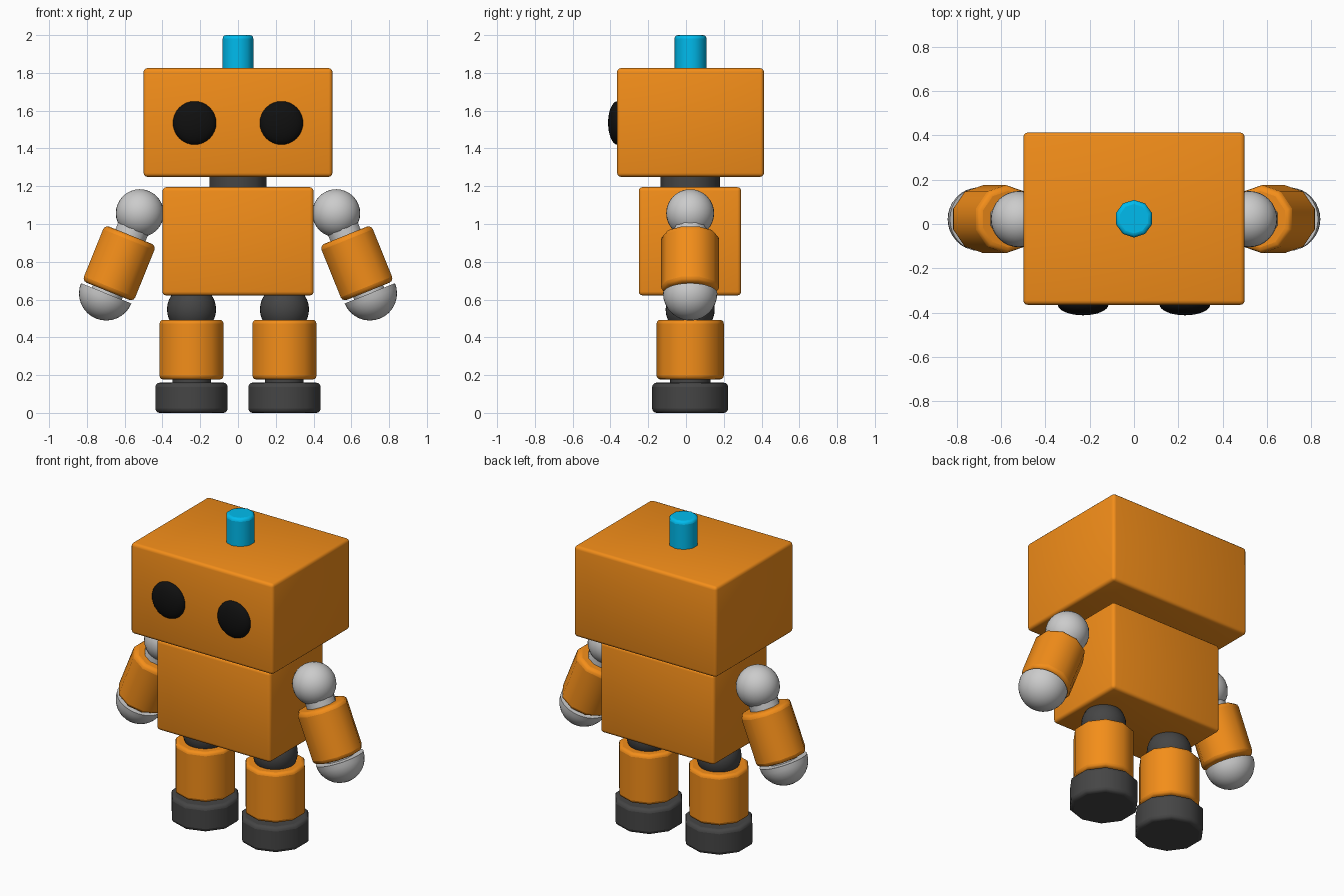
import bpy, bmesh
from math import radians, sin, cos

if "Cube" in bpy.data.objects:
    bpy.data.objects.remove(bpy.data.objects["Cube"])

YC = 0.022            # depth centre of limbs
TILT = radians(22)    # outward arm angle


def material(name, rgb):
    m = bpy.data.materials.new(name)
    m.diffuse_color = (*rgb, 1)
    m.use_nodes = True
    m.node_tree.nodes["Principled BSDF"].inputs["Base Color"].default_value = m.diffuse_color
    return m


ORANGE = material("orange", (0.9, 0.27, 0.01))
BLUE = material("blue", (0.0, 0.5, 0.85))
BLACK = material("black", (0.005, 0.005, 0.005))
DARK = material("dark_grey", (0.06, 0.06, 0.06))


def finish(ob, name, mat, bevel=0.0):
    ob.name = name
    if mat:
        ob.data.materials.append(mat)
    if bevel:
        b = ob.modifiers.new("rounded_edges", 'BEVEL')
        b.width, b.segments = bevel, 3
        b.limit_method, b.angle_limit = 'ANGLE', radians(60)
    bpy.ops.object.shade_smooth()
    return ob


def box(name, lo, hi, mat, bevel=0.02):
    bpy.ops.mesh.primitive_cube_add(size=1, location=[(a + b) / 2 for a, b in zip(lo, hi)])
    ob = bpy.context.object
    ob.scale = [b - a for a, b in zip(lo, hi)]
    bpy.ops.object.transform_apply(location=False, rotation=False, scale=True)
    return finish(ob, name, mat, bevel)


def drum(name, r, length, loc, mat, bevel=0.0, tilt=0.0):
    bpy.ops.mesh.primitive_cylinder_add(vertices=10, radius=r, depth=length,
                                        location=loc, rotation=(0, tilt, 0))
    ob = finish(bpy.context.object, name, mat, bevel)
    bpy.ops.object.shade_smooth_by_angle(angle=radians(50))
    return ob


def ball(name, r, loc, mat, scale=(1, 1, 1)):
    bpy.ops.mesh.primitive_uv_sphere_add(segments=32, ring_count=16, radius=r, location=loc)
    ob = bpy.context.object
    ob.scale = scale
    return finish(ob, name, mat)


# Head, torso, neck and antenna
box("head", (-0.50, -0.365, 1.25), (0.50, 0.413, 1.825), ORANGE)
box("torso", (-0.40, -0.25, 0.622), (0.40, 0.292, 1.195), ORANGE)
drum("neck", 0.158, 0.12, (0, YC, 1.222), DARK)
drum("antenna", 0.085, 0.22, (0, YC + 0.002, 1.89), BLUE, 0.018)

for side, s in (("left", 1), ("right", -1)):
    # Eye
    ball(f"{side}_eye", 0.115, (0.23 * s, -0.363, 1.535), BLACK, (1, 0.43, 1))

    # Leg
    x = 0.246 * s
    ball(f"{side}_hip", 0.13, (x, YC, 0.548), DARK)
    drum(f"{side}_leg", 0.178, 0.316, (x, YC, 0.335), ORANGE, 0.02)
    drum(f"{side}_ankle", 0.107, 0.1, (x, YC, 0.17), DARK)
    drum(f"{side}_foot", 0.201, 0.16, (x, YC, 0.08), DARK, 0.022)

    # Arm
    ball(f"{side}_shoulder", 0.127, (0.52 * s, YC, 1.057), None)
    drum(f"{side}_arm", 0.154, 0.32, (0.629 * s, YC, 0.792), ORANGE, 0.025, -TILT * s)
    drum(f"{side}_arm_core", 0.09, 0.40,
         (0.622 * s, YC, 0.81), None, tilt=-TILT * s)

    # Hand: capped half ball facing down the arm
    hand = ball(f"{side}_hand", 0.144, (0.698 * s, YC, 0.633), None)
    hand.rotation_euler = (0, -TILT * s, 0)
    bm = bmesh.new()
    bm.from_mesh(hand.data)
    cut = bmesh.ops.bisect_plane(bm, geom=bm.verts[:] + bm.edges[:] + bm.faces[:],
                                 plane_co=(0, 0, 0), plane_no=(0, 0, 1), clear_outer=True)
    rim = [e for e in bm.edges if e.is_boundary]
    bmesh.ops.contextual_create(bm, geom=rim)
    bmesh.ops.recalc_face_normals(bm, faces=bm.faces[:])
    bm.to_mesh(hand.data)
    bm.free()
    bpy.ops.object.shade_smooth_by_angle(angle=radians(50))
